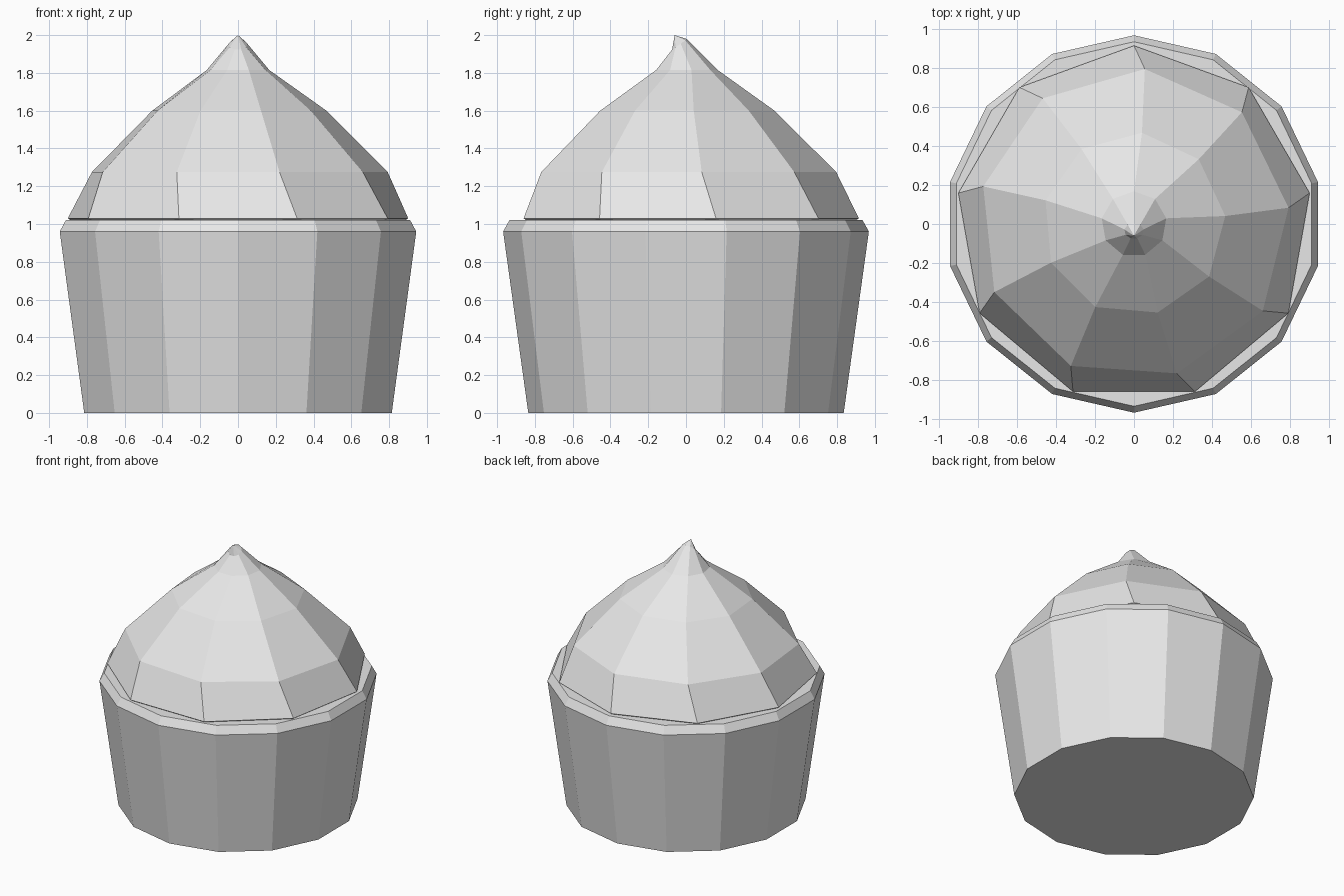
import bpy
import bmesh
from math import sin, cos, pi, radians
from mathutils import Matrix, Vector

cube = bpy.data.objects.get("Cube")
if cube:
    bpy.data.objects.remove(cube, do_unlink=True)

GREY = (0.8, 0.8, 0.8, 1)
mat = bpy.data.materials.new("plain grey")
mat.use_nodes = True
mat.diffuse_color = GREY
mat.node_tree.nodes["Principled BSDF"].inputs["Base Color"].default_value = GREY


def ring(bm, sides, radius, z, twist=0, y=0, tilt=0):
    """Add one polygon ring with a corner at the back, turned, shifted and tilted."""
    place = Matrix.Translation((0, y, z)) @ Matrix.Rotation(radians(tilt), 4, "X")
    turn = radians(twist)
    corners = [2 * pi * i / sides + turn for i in range(sides)]
    return [bm.verts.new(place @ Vector((radius * sin(a), radius * cos(a), 0)))
            for a in corners]


def bridge(bm, low, high):
    n = len(low)
    for i in range(n):
        j = (i + 1) % n
        bm.faces.new((low[i], low[j], high[j], high[i]))


def loft(name, sides, sections, apex=None):
    """Skin a stack of rings, closing the base and the top."""
    bm = bmesh.new()
    rings = [ring(bm, sides, *s) for s in sections]
    for low, high in zip(rings, rings[1:]):
        bridge(bm, low, high)
    bm.faces.new(rings[0])
    if apex:
        tip = bm.verts.new(apex)
        top = rings[-1]
        for i in range(sides):
            bm.faces.new((top[i], top[(i + 1) % sides], tip))
    else:
        bm.faces.new(rings[-1])
    bmesh.ops.recalc_face_normals(bm, faces=bm.faces)
    mesh = bpy.data.meshes.new(name)
    bm.to_mesh(mesh)
    bm.free()
    mesh.materials.append(mat)
    obj = bpy.data.objects.new(name, mesh)
    bpy.context.collection.objects.link(obj)
    return obj


# Tapered baking cup with a chamfered rim
loft("cup", 14, [(0.835, 0), (0.968, 0.96), (0.935, 1.02)])

# Swirled frosting, ending in a small tip bent to the front
loft("frosting", 9, [
    (0.9, 1.02),
    (0.915, 1.03),
    (0.797, 1.275, 4),
    (0.47, 1.6, 5),
    (0.168, 1.815, 0),
    (0.05, 1.95, 0, -0.035, 35),
], apex=(0, -0.06, 2))
